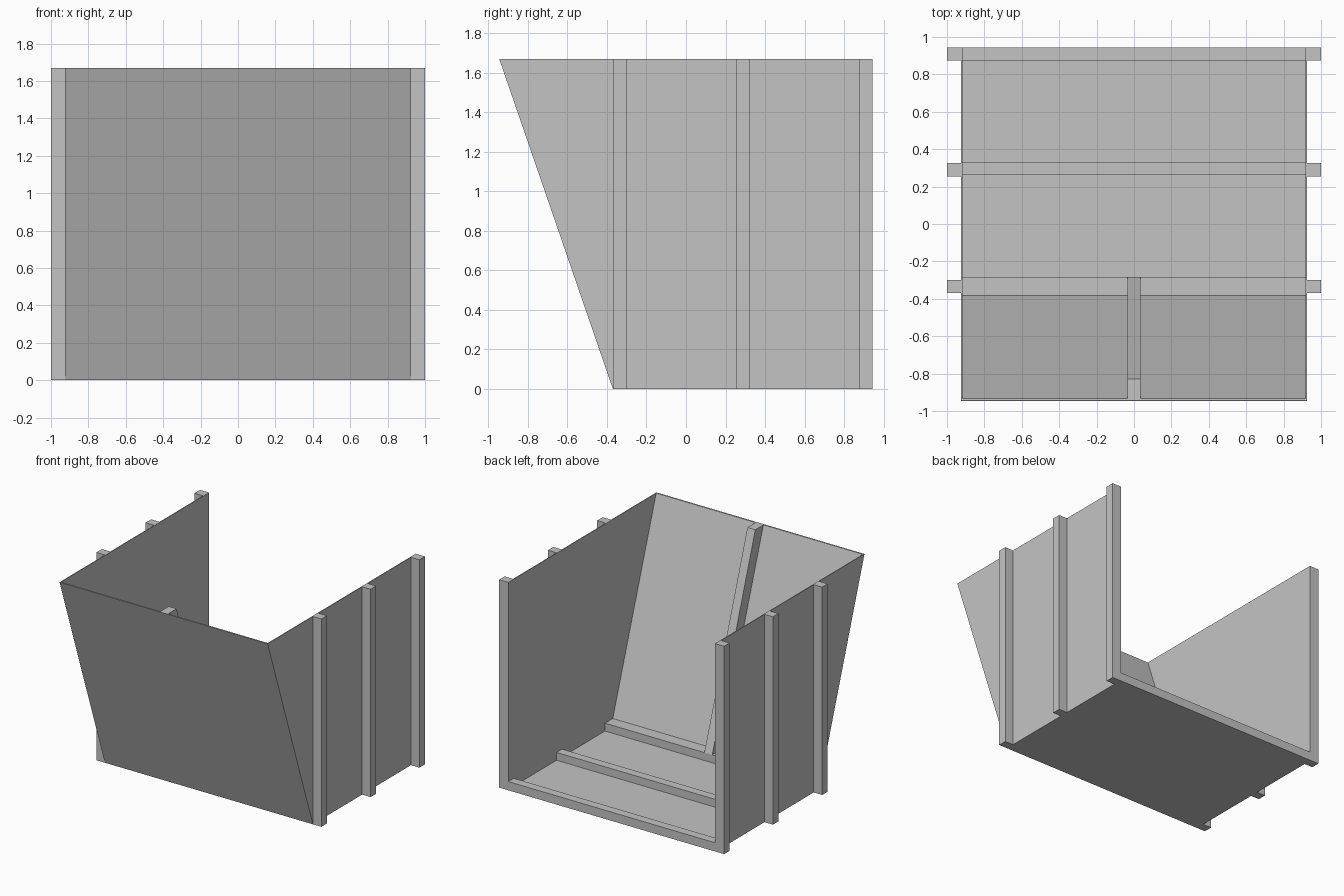
import bpy, bmesh

cube = bpy.data.objects.get("Cube")
if cube:
    bpy.data.objects.remove(cube, do_unlink=True)

grey = bpy.data.materials.new("plain grey")
grey.use_nodes = True
colour = (0.55, 0.55, 0.55, 1)
grey.diffuse_color = colour
grey.node_tree.nodes["Principled BSDF"].inputs["Base Color"].default_value = colour

TOP = 1.67       # wall height
WALL = 0.925     # outer face of the side sheets
SHEET = 0.007    # sheet thickness
BEAM = 0.07      # frame member thickness
BACK = 0.945
FOOT = -0.37     # where the sloping front meets the floor


def front_y(z):
    """Outer face of the sloping front at height z."""
    return FOOT + (-BACK - FOOT) * z / TOP


def prism(name, profile, x0, x1):
    """Extrude a (y, z) profile along x."""
    bm = bmesh.new()
    face = bm.faces.new([bm.verts.new((x0, y, z)) for y, z in profile])
    new = bmesh.ops.extrude_face_region(bm, geom=[face])["geom"]
    verts = [v for v in new if isinstance(v, bmesh.types.BMVert)]
    bmesh.ops.translate(bm, verts=verts, vec=(x1 - x0, 0, 0))
    bmesh.ops.recalc_face_normals(bm, faces=bm.faces)
    mesh = bpy.data.meshes.new(name)
    bm.to_mesh(mesh)
    bm.free()
    mesh.materials.append(grey)
    obj = bpy.data.objects.new(name, mesh)
    bpy.context.collection.objects.link(obj)
    return obj


def rect(y0, y1, z0, z1):
    return [(y0, z0), (y1, z0), (y1, z1), (y0, z1)]


# Side sheets and their outer posts
for side, label in ((1, "left"), (-1, "right")):
    outline = [(FOOT, 0), (BACK, 0), (BACK, TOP), (-BACK, TOP)]
    prism(label + "_wall", outline, side * (WALL - SHEET), side * WALL)
    for y, place in ((FOOT, "front"), (0.255, "middle"), (BACK - BEAM, "back")):
        prism(f"{label}_{place}_post", rect(y, y + BEAM, 0, TOP),
              side * WALL, side)

# Floor sheet and sloping front sheet
inner = WALL - SHEET
prism("floor", rect(FOOT, BACK, 0, SHEET), -inner, inner)
slant = 0.012
prism("front_panel", [(FOOT, 0), (FOOT + slant, 0),
                      (-BACK + slant, TOP), (-BACK, TOP)], -inner, inner)

# Floor ribs, the front one running up against the sloping panel
rib_back = -0.283
prism("front_rib", [(FOOT + slant, SHEET), (rib_back, SHEET), (rib_back, BEAM),
                    (front_y(BEAM) + slant, BEAM)], -inner, inner)
prism("middle_rib", rect(0.262, 0.332, SHEET, BEAM), -inner, inner)
prism("back_rib", rect(BACK - BEAM, BACK, SHEET, BEAM), -inner, inner)

# Sloping strut on the inside of the front panel
prism("front_strut", [(front_y(BEAM) + slant, BEAM), (rib_back, BEAM),
                      (-0.83, TOP), (-BACK + slant, TOP)], -BEAM / 2, BEAM / 2)
